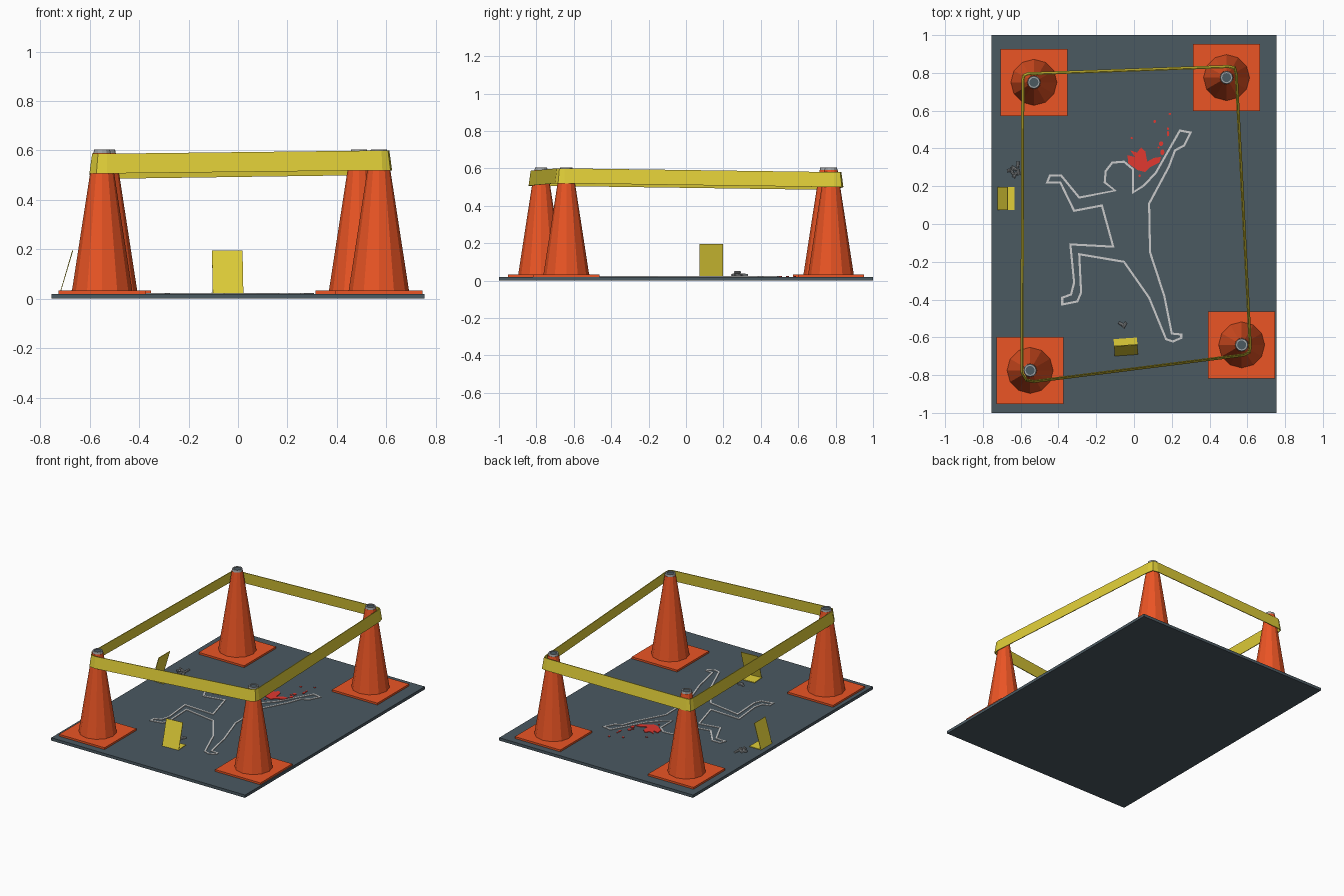
import bpy, bmesh, math
from mathutils import Vector, Matrix

if "Cube" in bpy.data.objects:
    bpy.data.objects.remove(bpy.data.objects["Cube"])


def material(name, rgb):
    m = bpy.data.materials.new(name)
    m.diffuse_color = (*rgb, 1)
    m.use_nodes = True
    m.node_tree.nodes["Principled BSDF"].inputs["Base Color"].default_value = m.diffuse_color
    return m


SLATE = material("slate", (0.07, 0.10, 0.12))
ORANGE = material("orange", (0.83, 0.09, 0.018))
YELLOW = material("yellow", (0.75, 0.62, 0.04))
RED = material("red", (0.75, 0.04, 0.03))
CHALK = material("chalk", (0.75, 0.75, 0.75))
GREY = material("grey", (0.35, 0.37, 0.38))
FLOOR = 0.02


def finish(name, bm, mat, matrix=None):
    bmesh.ops.recalc_face_normals(bm, faces=bm.faces)
    me = bpy.data.meshes.new(name)
    bm.to_mesh(me)
    bm.free()
    me.materials.append(mat)
    ob = bpy.data.objects.new(name, me)
    bpy.context.collection.objects.link(ob)
    if matrix:
        ob.matrix_world = matrix
    return ob


def box(name, lo, hi, mat):
    bm = bmesh.new()
    lo, hi = Vector(lo), Vector(hi)
    size = Matrix.Diagonal((*(hi - lo), 1))
    bmesh.ops.create_cube(bm, size=1, matrix=Matrix.Translation((lo + hi) / 2) @ size)
    return finish(name, bm, mat)


def lathe(name, profile, sides, mat, matrix):
    bm = bmesh.new()
    rings = [[bm.verts.new((r * math.cos(math.tau * i / sides), r * math.sin(math.tau * i / sides), z))
              for i in range(sides)] for r, z in profile]
    for a, b in zip(rings, rings[1:]):
        for i in range(sides):
            j = (i + 1) % sides
            bm.faces.new((a[i], a[j], b[j], b[i]))
    bm.faces.new(rings[0])
    bm.faces.new(rings[-1])
    return finish(name, bm, mat, matrix)


def prism(name, pts, z0, z1, mat):
    bm = bmesh.new()
    face = bm.faces.new([bm.verts.new((x, y, z0)) for x, y in pts])
    ext = bmesh.ops.extrude_face_region(bm, geom=[face])["geom"]
    bmesh.ops.translate(bm, verts=[v for v in ext if isinstance(v, bmesh.types.BMVert)], vec=(0, 0, z1 - z0))
    return finish(name, bm, mat)


def loop_band(name, pts, width, height, mat, lean=0.0):
    """Closed mitred band through (x, y, z_bottom); lean pushes the lower edge outward."""
    bm = bmesh.new()
    n, rings = len(pts), []
    for i, (x, y, z) in enumerate(pts):
        p, a, b = Vector((x, y)), Vector(pts[i - 1][:2]), Vector(pts[(i + 1) % n][:2])
        d0, d1 = (p - a).normalized(), (b - p).normalized()
        n0 = Vector((-d0.y, d0.x))
        m = (n0 + Vector((-d1.y, d1.x))).normalized()
        m /= max(m.dot(n0), 0.6)
        corners = ((-width / 2 + lean, z), (width / 2 + lean, z),
                   (width / 2, z + height), (-width / 2, z + height))
        rings.append([bm.verts.new((*(p + m * o), h)) for o, h in corners])
    for i in range(n):
        a, b = rings[i], rings[(i + 1) % n]
        for k in range(4):
            l = (k + 1) % 4
            bm.faces.new((a[k], a[l], b[l], b[k]))
    return finish(name, bm, mat)


# Ground slab
box("ground_slab", (-0.755, -1, 0), (0.755, 1, FLOOR), SLATE)

# Traffic cones: square foot, tapered body, grey rim with a dark opening
for x, y in ((-0.53, 0.75), (0.49, 0.775), (-0.55, -0.775), (0.57, -0.64)):
    at = Matrix.Translation((x, y, 0))
    box("cone_foot", (x - 0.177, y - 0.177, FLOOR), (x + 0.177, y + 0.177, 0.033), ORANGE)
    lathe("cone_body", [(0.122, 0.033), (0.036, 0.59)], 12, ORANGE, at)
    lathe("cone_rim", [(0.035, 0.59), (0.032, 0.605), (0.024, 0.605), (0.024, 0.596)], 12, GREY, at)
    lathe("cone_opening", [(0.024, 0.596), (0.024, 0.60)], 12, SLATE, at)

# Barrier tape wrapped around the cones
loop_band("barrier_tape", [
    (-0.583, 0.76, 0.485), (-0.578, 0.782, 0.485), (-0.56, 0.79, 0.485),
    (0.50, 0.828, 0.50), (0.528, 0.822, 0.50), (0.536, 0.79, 0.50),
    (0.61, -0.65, 0.52), (0.605, -0.675, 0.52), (0.58, -0.688, 0.52),
    (-0.53, -0.828, 0.507), (-0.565, -0.822, 0.507), (-0.588, -0.785, 0.507)],
    0.005, 0.08, YELLOW, lean=0.011)

# Chalk body outline
OUTLINE = [
    (-.46, .22), (-.445, .257), (-.386, .257), (-.29, .14), (-.10, .177), (-.155, .22), (-.15, .28),
    (-.115, .325), (-.053, .33), (-.005, .29), (-.005, .167), (.053, .204), (.116, .272), (.18, .384),
    (.206, .43), (.243, .495), (.30, .484), (.265, .415), (.217, .39), (.185, .304), (.08, .108),
    (.085, -.15), (.16, -.38), (.20, -.58), (.25, -.585), (.25, -.603), (.206, -.622), (.17, -.61),
    (.08, -.39), (-.053, -.20), (-.29, -.16), (-.28, -.363), (-.30, -.41), (-.38, -.426), (-.38, -.39),
    (-.333, -.373), (-.317, -.31), (-.337, -.108), (-.11, -.12), (-.17, .098), (-.317, .07), (-.39, .22)]
loop_band("chalk_outline", [(x, y, FLOOR) for x, y in OUTLINE], 0.011, 0.004, CHALK)

# Red splatter: main pool and drops
prism("splatter_pool", [
    (-.02, .39), (.016, .378), (.037, .405), (.06, .385), (.07, .33), (.105, .35), (.143, .355),
    (.135, .325), (.085, .30), (.06, .275), (.02, .285), (-.03, .32), (-.035, .365), (.005, .355)],
    FLOOR, FLOOR + 0.004, RED)
for x, y, rx, ry in ((.143, .425, .013, .013), (.15, .38, .012, .016), (.18, .478, .007, .015),
                     (.11, .543, .008, .008), (.19, .583, .007, .006), (-.012, .455, .008, .005),
                     (.03, .255, .006, .008), (.18, .505, .005, .008), (.13, .405, .006, .005)):
    prism("splatter_drop", [(x + rx * math.cos(math.tau * i / 7), y + ry * math.sin(math.tau * i / 7))
                            for i in range(7)], FLOOR, FLOOR + 0.004, RED)

# Evidence markers: folded L sheets with a leaning panel over a floor flange
SHEET = [(0.09, 0.021), (0.09, 0.025), (0.004, 0.025), (0.055, 0.195), (0.051, 0.196), (0, 0.021)]
for x, y, turn in ((-0.722, 0.135, 0), (-0.04, -0.695, math.radians(94))):
    bm = bmesh.new()
    face = bm.faces.new([bm.verts.new((a, -0.062, z)) for a, z in SHEET])
    ext = bmesh.ops.extrude_face_region(bm, geom=[face])["geom"]
    bmesh.ops.translate(bm, verts=[v for v in ext if isinstance(v, bmesh.types.BMVert)], vec=(0, 0.124, 0))
    finish("evidence_marker", bm, YELLOW, Matrix.Translation((x, y, 0)) @ Matrix.Rotation(turn, 4, 'Z'))

# Spent casings: small cylinders with a narrower waist near the base
for x, y, z, turn in ((-.655, .285, .029, 15), (-.63, .26, .029, 60), (-.635, .295, .029, -30),
                      (-.615, .315, .029, 85), (-.645, .275, .043, -60), (-.612, .275, .029, 100),
                      (-.05, -.535, .029, 60), (-.067, -.53, .029, 150)):
    lie = (Matrix.Translation((x, y, z)) @ Matrix.Rotation(math.radians(turn), 4, 'Z')
           @ Matrix.Rotation(math.pi / 2, 4, 'Y'))
    lathe("casing", [(.008, -.017), (.008, -.014), (.006, -.012), (.008, -.01), (.007, .017)], 8, GREY, lie)
